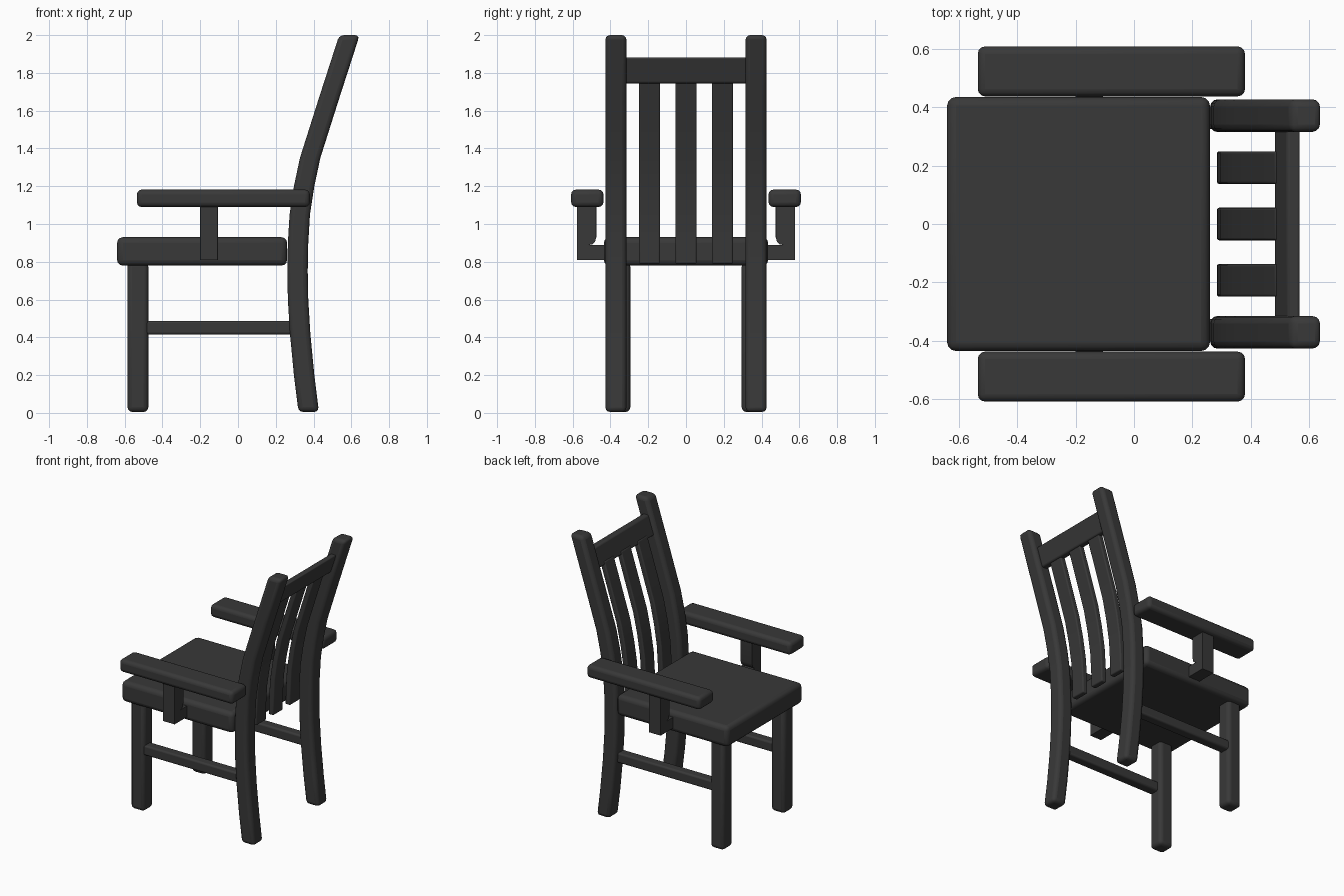
import bpy, bmesh, math

if "Cube" in bpy.data.objects:
    bpy.data.objects.remove(bpy.data.objects["Cube"])

paint = bpy.data.materials.new("charcoal")
paint.diffuse_color = (0.04, 0.04, 0.04, 1)
paint.use_nodes = True
paint.node_tree.nodes["Principled BSDF"].inputs["Base Color"].default_value = paint.diffuse_color


def finish(name, bm, bevel, segments=3):
    bmesh.ops.recalc_face_normals(bm, faces=bm.faces)
    me = bpy.data.meshes.new(name)
    bm.to_mesh(me)
    bm.free()
    me.materials.append(paint)
    ob = bpy.data.objects.new(name, me)
    bpy.context.collection.objects.link(ob)
    mod = ob.modifiers.new("bevel", 'BEVEL')
    mod.width, mod.segments = bevel, segments
    mod.limit_method, mod.angle_limit = 'ANGLE', math.radians(40)
    bpy.ops.object.select_all(action='DESELECT')
    ob.select_set(True)
    bpy.context.view_layer.objects.active = ob
    bpy.ops.object.shade_smooth_by_angle(angle=math.radians(35))
    return ob


def box(name, x, y, z, bevel):
    bm = bmesh.new()
    bmesh.ops.create_cube(bm, size=1)
    for v in bm.verts:
        for i, r in enumerate((x, y, z)):
            v.co[i] = (r[0] + r[1]) / 2 + v.co[i] * (r[1] - r[0])
    return finish(name, bm, bevel)


def extrude(name, points, vec, bevel):
    bm = bmesh.new()
    f = bm.faces.new([bm.verts.new(p) for p in points])
    r = bmesh.ops.extrude_face_region(bm, geom=[f], use_keep_orig=True)
    bmesh.ops.translate(bm, vec=vec, verts=[v for v in r["geom"]
                        if isinstance(v, bmesh.types.BMVert)])
    return finish(name, bm, bevel)


# Centre line (z, x) of the bent back posts
PATH = [(0.0, 0.375), (0.2, 0.35), (0.42, 0.329), (0.6, 0.318), (0.75, 0.315),
        (0.9, 0.318), (1.05, 0.327), (1.2, 0.35), (1.35, 0.382), (1.65, 0.477),
        (2.0, 0.59)]


def path_x(z):
    for (z0, x0), (z1, x1) in zip(PATH, PATH[1:]):
        if z <= z1:
            return x0 + (x1 - x0) * (z - z0) / (z1 - z0)
    return PATH[-1][1]


def bent(name, y0, y1, z0, z1, thick, bevel, shift=0.0):
    zs = [z0] + [p[0] for p in PATH if z0 < p[0] < z1] + [z1]
    h = thick / 2
    bm = bmesh.new()
    rings = [[bm.verts.new((path_x(z) + shift + dx, y, z))
              for dx, y in ((-h, y0), (h, y0), (h, y1), (-h, y1))] for z in zs]
    for a, b in zip(rings, rings[1:]):
        for i in range(4):
            j = (i + 1) % 4
            bm.faces.new((a[i], a[j], b[j], b[i]))
    bm.faces.new(rings[0])
    bm.faces.new(rings[-1])
    return finish(name, bm, bevel)


# Seat
box("seat", (-0.64, 0.26), (-0.435, 0.435), (0.78, 0.93), 0.03)

for s, side in ((-1, "right"), (1, "left")):
    def span(a, b):
        return tuple(sorted((s * a, s * b)))

    # Legs and back posts
    box("front_leg_" + side, (-0.585, -0.475), span(0.295, 0.405), (0.005, 0.8), 0.025)
    bent("back_post_" + side, *span(0.315, 0.427), 0.005, 2.0, 0.108, 0.025)
    # Stretcher between front and back legs
    box("side_stretcher_" + side, (-0.5, 0.3), span(0.325, 0.395), (0.415, 0.487), 0.012)
    # Armrest
    box("armrest_" + side, (-0.535, 0.38), span(0.437, 0.608), (1.09, 1.182), 0.025)
    # Armrest support: L shape with a rounded inner corner
    prof = [(0.42, 0.81), (0.577, 0.81), (0.577, 1.11), (0.475, 1.11)]
    prof += [(0.52 - 0.045 * math.cos(t), 0.93 - 0.045 * math.sin(t))
             for t in (0, math.pi / 6, math.pi / 3, math.pi / 2)]
    prof = prof[:-1] + [(0.51, 0.89), (0.42, 0.89)]
    extrude("arm_support_" + side, [(-0.2, s * y, z) for y, z in prof], (0.093, 0, 0), 0.012)

# Back slats
for i, y in enumerate((-0.193, 0.0, 0.193)):
    bent("back_slat_%d" % (i + 1), y - 0.056, y + 0.056, 0.79, 1.77, 0.04, 0.008, -0.012)

# Top rail
bent("top_rail", -0.34, 0.34, 1.745, 1.882, 0.045, 0.01, -0.005)
